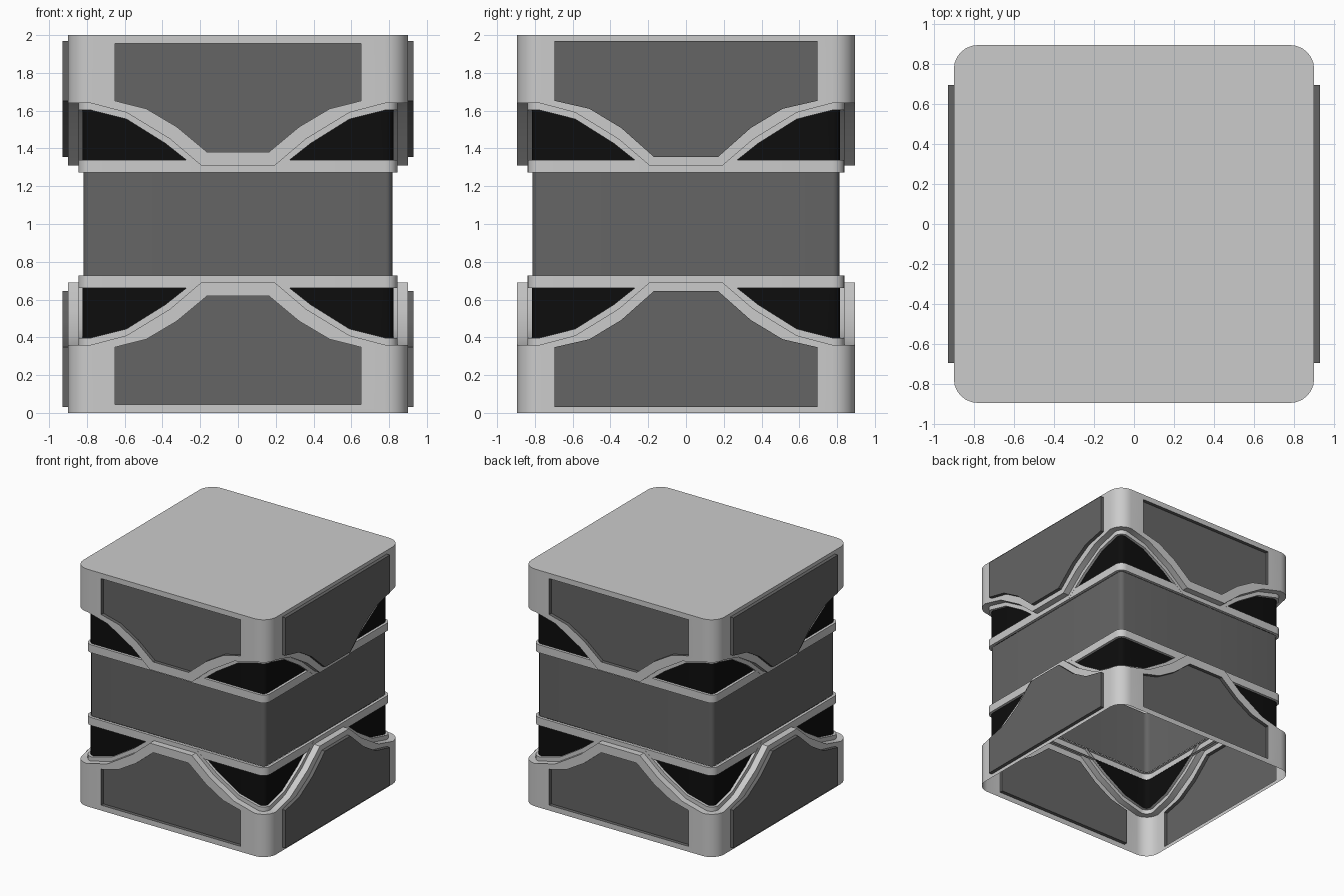
import bpy, bmesh, math
from mathutils import Vector, Matrix

if "Cube" in bpy.data.objects:
    bpy.data.objects.remove(bpy.data.objects["Cube"])

C, R, ARC = 0.78, 0.12, 6      # corner centre, outer corner radius, arc steps
YS = 0.894 / 0.9               # box is slightly shallower in y


def material(name, v):
    m = bpy.data.materials.new(name)
    m.diffuse_color = (v, v, v, 1)
    m.use_nodes = True
    m.node_tree.nodes["Principled BSDF"].inputs["Base Color"].default_value = m.diffuse_color
    return m


DARK = material("dark_grey", 0.13)
BLACK = material("black", 0.004)


def turn(k):
    return Matrix.Rotation(k * math.pi / 2, 3, 'Z')


def side_points(half, off, k):
    """Mirror a half outline (x, z) across x and place it on side k."""
    pts = [(-x, z) for x, z in half] + [(x, z) for x, z in reversed(half)]
    return [turn(k) @ Vector((x, -(C + R - off), z)) for x, z in pts]


def arc_points(z, off, k):
    r = R - off
    out = []
    for i in range(ARC + 1):
        a = -math.pi / 2 + math.pi / 2 * i / ARC
        out.append(turn(k) @ Vector((C + r * math.cos(a), -C + r * math.sin(a), z)))
    return out


def loop(half, off):
    """Closed rounded-square loop whose height follows the half outline."""
    out = []
    for k in range(4):
        out += side_points(half, off, k) + arc_points(half[0][1], off, k)[1:-1]
    return out


def strip(a, b, closed=True):
    n = len(a)
    return [[a[i], a[(i + 1) % n], b[(i + 1) % n], b[i]]
            for i in range(n if closed else n - 1)]


def build(name, polys, mat=None, flip=False):
    bm = bmesh.new()
    for p in polys:
        bm.faces.new([bm.verts.new((v.x, v.y * YS, 2 - v.z if flip else v.z)) for v in p])
    bmesh.ops.remove_doubles(bm, verts=bm.verts, dist=0.0005)
    bmesh.ops.recalc_face_normals(bm, faces=bm.faces)
    # open shells: make the walls face outwards
    if sum(f.normal.dot(f.calc_center_median() - Vector((0, 0, 1))) * f.calc_area()
           for f in bm.faces) < 0:
        bmesh.ops.reverse_faces(bm, faces=bm.faces)
    me = bpy.data.meshes.new(name)
    bm.to_mesh(me)
    bm.free()
    ob = bpy.data.objects.new(name, me)
    bpy.context.collection.objects.link(ob)
    if mat:
        me.materials.append(mat)
    bpy.ops.object.select_all(action='DESELECT')
    ob.select_set(True)
    bpy.context.view_layer.objects.active = ob
    bpy.ops.object.shade_smooth_by_angle(angle=math.radians(25))
    return ob


# half outlines: wavy cap edge, inner frame edge, dark gap, panels
WAVE = [(C, 0.36), (0.59, 0.41), (0.36, 0.55), (0.195, 0.69)]
INNER = [(C, 0.397), (0.59, 0.445), (0.385, 0.573), (0.19, 0.727)]
GAP = [(C, 0.397), (0.59, 0.445), (0.385, 0.573), (0.27, 0.66)]
FRONT = [(0.65, 0.045), (0.65, 0.348), (0.485, 0.39), (0.325, 0.485), (0.165, 0.618)]
SIDE = [(0.70, 0.03), (0.70, 0.348), (0.515, 0.39), (0.345, 0.492), (0.17, 0.646)]


def flat(z):
    return [(C, z), (0.2, z)]


for flip, tag in ((False, "lower"), (True, "upper")):
    cap = []
    for k in range(4):
        panel, off = (FRONT, 0.03) if k % 2 == 0 else (SIDE, -0.03)
        # cap wall around the panel opening, plus rounded corner
        rim = side_points(panel, 0, k)
        cap += strip(side_points([(C, 0)] + WAVE, 0, k), rim)
        cap += strip(arc_points(0, 0, k), arc_points(WAVE[0][1], 0, k), False)
        # panel: recessed at front and back, raised on the sides
        face = side_points(panel, off, k)
        build(f"{tag}_panel_{k}", strip(rim, face) + [face], DARK, flip)
    build(f"{tag}_cap", cap, None, flip)

    # stepped lip that follows the wave
    lip = [loop(WAVE, 0), loop(WAVE, 0.055), loop(INNER, 0.055), loop(INNER, 0.08)]
    build(f"{tag}_lip", [q for a, b in zip(lip, lip[1:]) for q in strip(a, b)], None, flip)

    # straight trim ring beside the middle band
    ring = [loop(flat(z), o) for z, o in ((0.66, 0.08), (0.66, 0.056), (0.727, 0.056), (0.727, 0.08))]
    build(f"{tag}_ring", [q for a, b in zip(ring, ring[1:]) for q in strip(a, b)], None, flip)

    # black corner gaps between wave and ring
    lo = loop(GAP, 0.078)
    hi = [Vector((v.x, v.y, 0.66)) for v in lo]
    quads = [q for q in strip(lo, hi) if min(q[0].z, q[1].z) < 0.659]
    gap = [[v for i, v in enumerate(q) if (v - q[i - 1]).length > 1e-5] for q in quads]
    build(f"{tag}_gap", gap, BLACK, flip)

# middle band and top lid
build("middle_band", strip(loop(flat(0.727), 0.082), loop(flat(1.273), 0.082)), DARK)
build("top_lid", [loop(flat(2.0), 0)])
